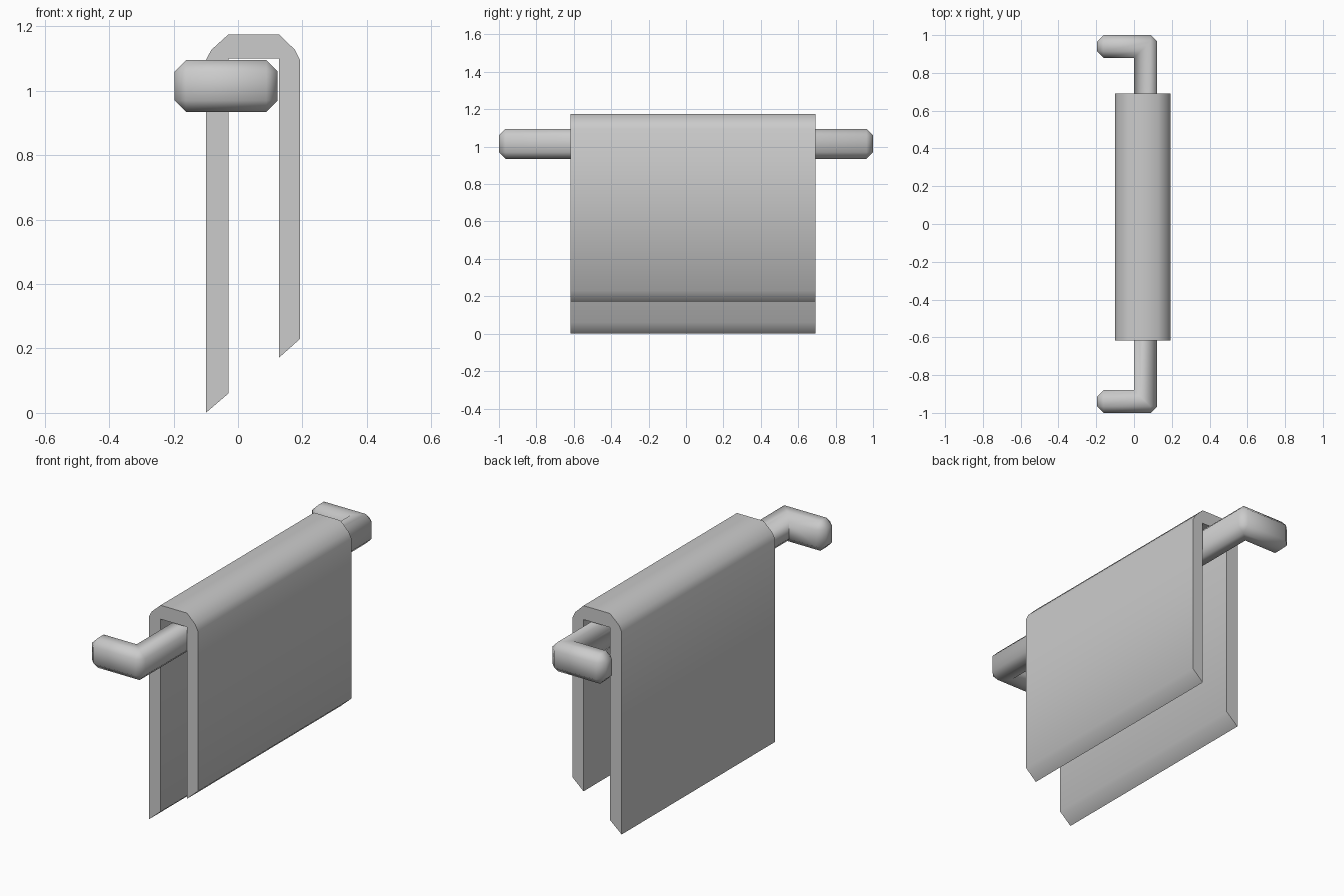
import bpy, bmesh, math

if "Cube" in bpy.data.objects:
    bpy.data.objects.remove(bpy.data.objects["Cube"])


def extrude_profile(name, points, direction, bevel=0.0, angle=60):
    """Closed polygon extruded along a direction, optionally chamfered."""
    bm = bmesh.new()
    face = bm.faces.new([bm.verts.new(p) for p in points])
    ext = bmesh.ops.extrude_face_region(bm, geom=[face], use_keep_orig=True)
    moved = [v for v in ext["geom"] if isinstance(v, bmesh.types.BMVert)]
    bmesh.ops.translate(bm, verts=moved, vec=direction)
    bmesh.ops.recalc_face_normals(bm, faces=bm.faces[:])
    if bevel:
        # chamfer everything except the inside corners of the bracket
        edges = [e for e in bm.edges if e.is_convex]
        bmesh.ops.bevel(bm, geom=edges, offset=bevel, segments=1,
                        affect='EDGES', profile=0.5)
    me = bpy.data.meshes.new(name)
    bm.to_mesh(me)
    bm.free()
    ob = bpy.data.objects.new(name, me)
    bpy.context.collection.objects.link(ob)
    bpy.ops.object.select_all(action='DESELECT')
    ob.select_set(True)
    bpy.context.view_layer.objects.active = ob
    bpy.ops.object.shade_smooth_by_angle(angle=math.radians(angle))
    return ob


# Rail: U-shaped bar with two wall brackets, chamfered all round
half = [(-0.197, 0.88), (-0.197, 1.0), (0.123, 1.0)]
inner = (0.0, 0.88)
outline = [inner] + half
outline += [(x, -y) for x, y in reversed(outline)]
extrude_profile("towel_rail", [(x, y, 0.935) for x, y in outline],
                (0, 0, 0.16), bevel=0.035)

# Towel: folded over the rail, with slanted hems
towel = [(-0.10, 0.0), (-0.10, 1.095), (-0.083, 1.127), (-0.03, 1.175),
         (0.128, 1.175), (0.177, 1.127), (0.193, 1.095), (0.193, 0.23),
         (0.128, 0.172), (0.128, 1.10), (-0.03, 1.10), (-0.03, 0.06)]
extrude_profile("hanging_towel", [(x, -0.618, z) for x, z in towel],
                (0, 1.31, 0))
